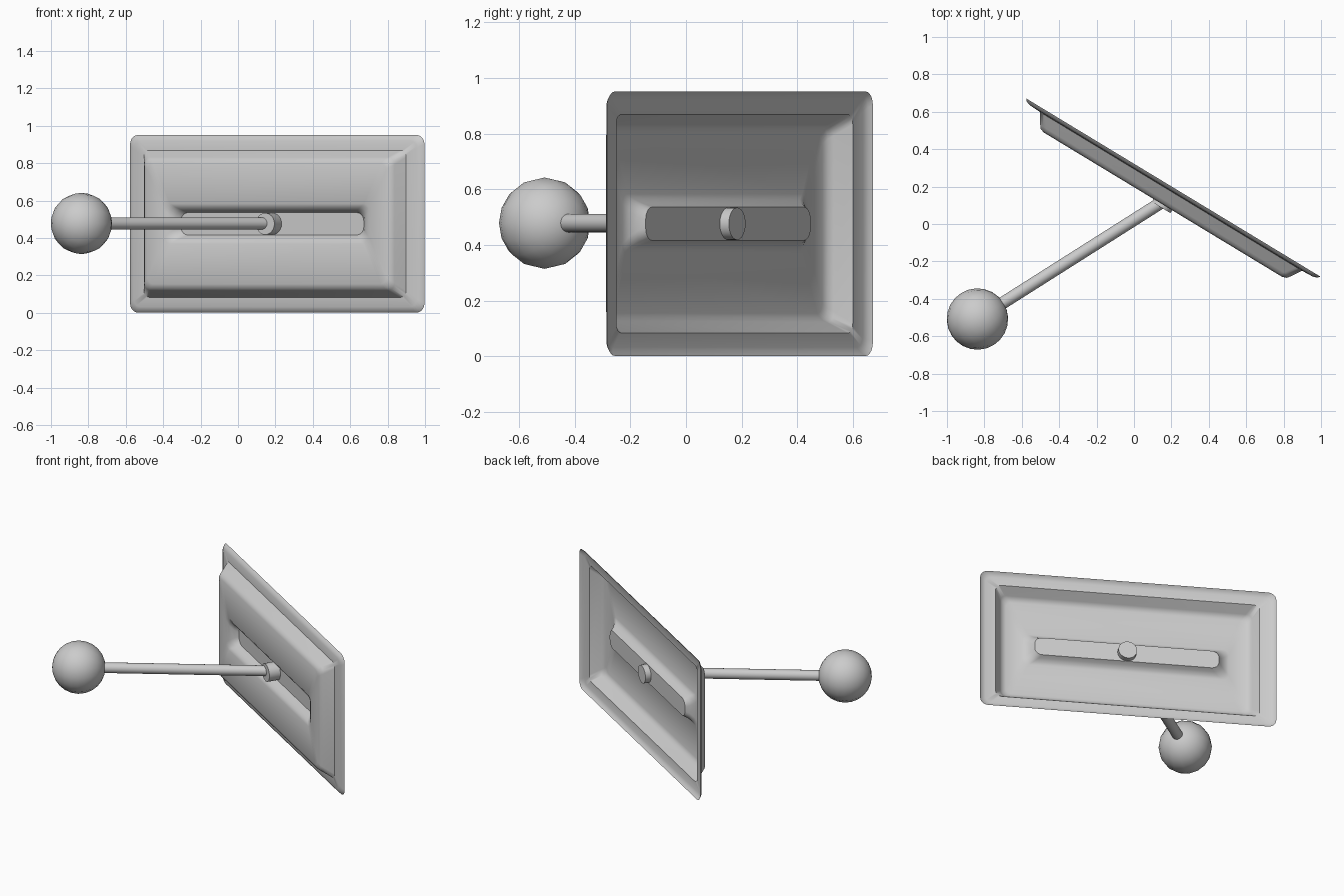
import bpy, bmesh, math
from mathutils import Vector, Matrix

if "Cube" in bpy.data.objects:
    bpy.data.objects.remove(bpy.data.objects["Cube"])

C = Vector((0.21, 0.195, 0.476))             # plate centre, on its back plane
ANG = math.radians(-31.2)
U = Vector((math.cos(ANG), math.sin(ANG), 0))  # along the plate
N = Vector((math.sin(ANG), -math.cos(ANG), 0))  # out of the plate's front
Z = Vector((0, 0, 1))


def finish(bm, name, angle):
    bmesh.ops.recalc_face_normals(bm, faces=bm.faces[:])
    me = bpy.data.meshes.new(name)
    bm.to_mesh(me)
    bm.free()
    ob = bpy.data.objects.new(name, me)
    bpy.context.collection.objects.link(ob)
    bpy.ops.object.select_all(action='DESELECT')
    ob.select_set(True)
    bpy.context.view_layer.objects.active = ob
    bpy.ops.object.shade_smooth_by_angle(angle=math.radians(angle))
    return ob


def ring(bm, hs, hz, r, d, seg=5):
    """Rounded rectangle parallel to the plate, at depth d."""
    out = []
    for k, (a, b) in enumerate(((1, 1), (-1, 1), (-1, -1), (1, -1))):
        for i in range(seg + 1):
            t = math.pi / 2 * (k + i / seg)
            s = a * (hs - r) + r * math.cos(t)
            z = b * (hz - r) + r * math.sin(t)
            out.append(bm.verts.new(C + U * s + Z * z + N * d))
    return out


def cylinder(name, p, q, r, seg):
    bm = bmesh.new()
    ax = q - p
    m = Matrix.Translation((p + q) / 2) @ ax.to_track_quat('Z', 'Y').to_matrix().to_4x4()
    bmesh.ops.create_cone(bm, cap_ends=True, segments=seg, radius1=r, radius2=r,
                          depth=ax.length, matrix=m)
    return finish(bm, name, 40)


# pressed sheet plate: rolled rim, raised panel, recessed slot
profile = [  # half length, half height, corner radius, depth
    (0.920, 0.475, 0.050, 0.000), (0.908, 0.464, 0.046, 0.013),
    (0.885, 0.444, 0.042, 0.021), (0.820, 0.393, 0.036, 0.024),
    (0.782, 0.356, 0.040, 0.082), (0.770, 0.345, 0.040, 0.098),
    (0.745, 0.322, 0.035, 0.107), (0.640, 0.107, 0.035, 0.107),
    (0.615, 0.088, 0.040, 0.097), (0.590, 0.072, 0.045, 0.076),
    (0.572, 0.060, 0.045, 0.051)]
bm = bmesh.new()
loops = [ring(bm, *p) for p in profile]
for a, b in zip(loops, loops[1:]):
    n = len(a)
    for i in range(n):
        j = (i + 1) % n
        bm.faces.new((a[i], a[j], b[j], b[i]))
bm.faces.new(loops[-1])
finish(bm, "plate", 45)

# collar passing through the slot floor
cylinder("collar", C + N * 0.013, C + N * 0.125, 0.058, 24)

# rod from the ball into the collar
ball = Vector((-0.837, -0.508, 0.478))
cylinder("rod", ball, Vector((0.157, 0.122, 0.478)), 0.033, 24)

# ball knob
bm = bmesh.new()
rot = (Vector((0.157, 0.122, 0.478)) - ball).to_track_quat('Z', 'Y').to_matrix().to_4x4()
bmesh.ops.create_uvsphere(bm, u_segments=16, v_segments=12, radius=0.164,
                          matrix=Matrix.Translation(ball) @ rot)
finish(bm, "ball_knob", 60)
